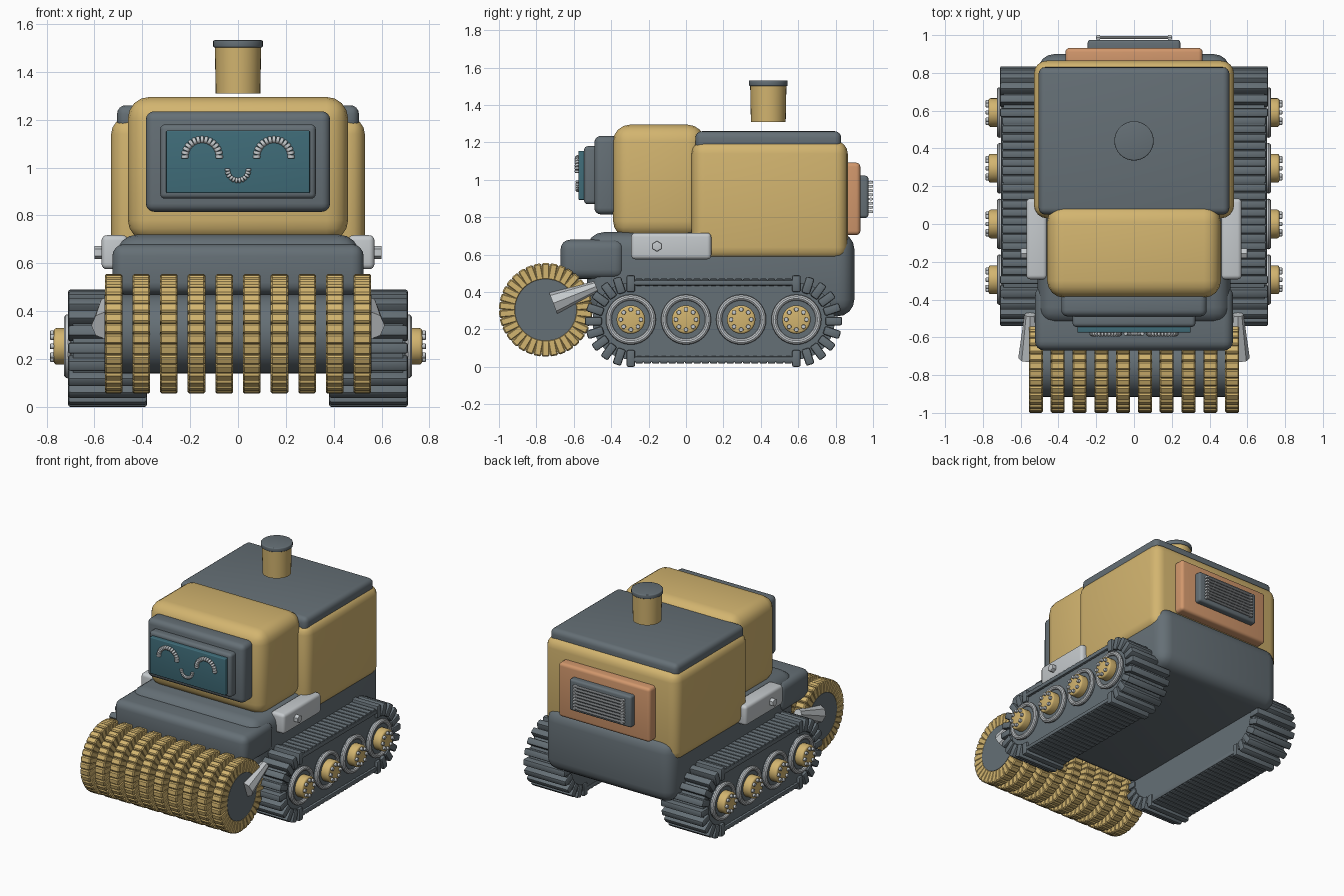
import bpy, bmesh
from math import pi, sin, cos, radians
from mathutils import Matrix, Vector

cube = bpy.data.objects.get("Cube")
if cube:
    bpy.data.objects.remove(cube, do_unlink=True)


def material(name, rgb):
    m = bpy.data.materials.new(name)
    m.use_nodes = True
    m.diffuse_color = (*rgb, 1)
    m.node_tree.nodes["Principled BSDF"].inputs["Base Color"].default_value = (*rgb, 1)
    return m


GREY = material("slate grey", (0.13, 0.16, 0.18))
YELLOW = material("sand yellow", (0.65, 0.46, 0.16))
TEAL = material("screen teal", (0.05, 0.15, 0.19))
ORANGE = material("copper orange", (0.64, 0.31, 0.15))
SILVER = material("light grey", (0.56, 0.59, 0.61))


def box(bm, loc, size, bevel=0.0, segs=2, rot=Matrix()):
    """Bevelled block; rot is a 4x4 rotation about its centre."""
    mat = Matrix.Translation(loc) @ rot @ Matrix.Diagonal((*size, 1))
    verts = bmesh.ops.create_cube(bm, size=1, matrix=mat)["verts"]
    if bevel:
        edges = list({e for v in verts for e in v.link_edges})
        bmesh.ops.bevel(bm, geom=edges, offset=bevel, segments=segs,
                        profile=0.5, affect='EDGES', clamp_overlap=True)


def span(bm, x, y, z, bevel=0.0, segs=4):
    """Block given by its (low, high) extents."""
    ends = (x, y, z)
    box(bm, [(a + b) / 2 for a, b in ends], [b - a for a, b in ends], bevel, segs)


def rod(bm, start, end, r1, r2=None, sides=32, bevel=0.0):
    """Cylinder or cone frustum between two points."""
    a, b = Vector(start), Vector(end)
    rot = (b - a).to_track_quat('Z', 'Y').to_matrix().to_4x4()
    verts = bmesh.ops.create_cone(
        bm, cap_ends=True, segments=sides, radius1=r1, radius2=r1 if r2 is None else r2,
        depth=(b - a).length, matrix=Matrix.Translation((a + b) / 2) @ rot)["verts"]
    if bevel:
        rims = [e for e in {e for v in verts for e in v.link_edges}
                if any(len(f.verts) > 4 for f in e.link_faces)]
        bmesh.ops.bevel(bm, geom=rims, offset=bevel, segments=3, profile=0.5, affect='EDGES')


def torus(bm, centre, major, minor):
    """Ring around the x axis."""
    c = Vector(centre)
    mat = Matrix.Translation(c + Vector((0, 0, major))) @ Matrix.Rotation(pi / 2, 4, 'Y')
    # the tube section lies in the x-z plane
    mat = Matrix.Translation(c + Vector((0, 0, major))) @ Matrix.Rotation(pi / 2, 4, 'X')
    verts = bmesh.ops.create_circle(bm, segments=10, radius=minor, matrix=mat)["verts"]
    edges = list({e for v in verts for e in v.link_edges})
    bmesh.ops.spin(bm, geom=verts + edges, cent=c, axis=(1, 0, 0), angle=2 * pi,
                   steps=32, use_merge=True)


def finish(name, bm, mat, angle=35):
    bmesh.ops.recalc_face_normals(bm, faces=bm.faces)
    me = bpy.data.meshes.new(name)
    bm.to_mesh(me)
    bm.free()
    me.materials.append(mat)
    ob = bpy.data.objects.new(name, me)
    bpy.context.collection.objects.link(ob)
    bpy.ops.object.select_all(action='DESELECT')
    ob.select_set(True)
    bpy.context.view_layer.objects.active = ob
    bpy.ops.object.shade_smooth_by_angle(angle=radians(angle))


# Rounded blocks: name, colour, half width, y extent, z extent, bevel
for name, mat, hw, y, z, bev in (
        ("chassis", GREY, 0.51, (-0.53, 0.9), (0.27, 0.72), 0.09),
        ("front_hood", GREY, 0.525, (-0.67, -0.33), (0.47, 0.68), 0.05),
        ("rear_body", YELLOW, 0.53, (0.03, 0.865), (0.57, 1.21), 0.07),
        ("roof", GREY, 0.505, (0.05, 0.83), (1.15, 1.26), 0.035),
        ("cabin", YELLOW, 0.46, (-0.39, 0.1), (0.69, 1.295), 0.09),
        ("face_plate", GREY, 0.385, (-0.49, -0.36), (0.815, 1.235), 0.035),
        ("face_frame", GREY, 0.325, (-0.545, -0.47), (0.87, 1.18), 0.02),
        ("screen", TEAL, 0.3, (-0.575, -0.53), (0.893, 1.155), 0.006),
        ("rear_panel", ORANGE, 0.363, (0.82, 0.932), (0.705, 1.092), 0.022),
        ("rear_vent", GREY, 0.245, (0.9, 0.975), (0.797, 1.022), 0.015)):
    bm = bmesh.new()
    span(bm, (-hw, hw), y, z, bev)
    finish(name, bm, mat)

# Vent slats on the back
bm = bmesh.new()
for i in range(8):
    z = 0.83 + i * 0.0225
    rod(bm, (-0.2, 0.988, z), (0.2, 0.988, z), 0.0085, sides=10)
    for s in (-1, 1):
        box(bm, (s * 0.19, 0.985, z), (0.018, 0.03, 0.013))
finish("vent_slats", bm, SILVER)

# Chimney and its cap
bm = bmesh.new()
rod(bm, (0, 0.44, 1.31), (0, 0.44, 1.505), 0.093, 0.097)
finish("chimney", bm, YELLOW)
bm = bmesh.new()
rod(bm, (0, 0.44, 1.502), (0, 0.44, 1.532), 0.104, bevel=0.006)
finish("chimney_cap", bm, GREY)


# Smiling face made of beaded arcs
def beaded_arc(bm, cx, cz, radius, start, count, bead):
    for i in range(count):
        a = start + pi * i / (count - 1)
        p = Vector((cx + radius * cos(a), -0.58, cz + radius * sin(a)))
        t = Vector((-sin(a), 0, cos(a))) * radius * pi / count * 0.5
        rod(bm, p - t, p + t, bead, sides=12, bevel=0.004)


for name, cx, cz, radius, start, count, bead in (
        ("left_eye", 0.15, 1.045, 0.072, 0, 15, 0.015),
        ("right_eye", -0.15, 1.045, 0.072, 0, 15, 0.015),
        ("mouth", 0, 0.99, 0.044, pi, 12, 0.011)):
    bm = bmesh.new()
    beaded_arc(bm, cx, cz, radius, start, count, bead)
    finish(name, bm, SILVER)

# Front roller: drum and toothed rings
RY, RZ = -0.75, 0.305
bm = bmesh.new()
rod(bm, (-0.557, RY, RZ), (0.557, RY, RZ), 0.165, sides=48)
finish("roller_drum", bm, GREY)
TEETH = 34
bm = bmesh.new()
for i in range(10):
    x = (i - 4.5) * 0.1155
    rod(bm, (x - 0.033, RY, RZ), (x + 0.033, RY, RZ), 0.236, sides=TEETH)
    for k in range(TEETH):
        a = 2 * pi * k / TEETH
        rot = Matrix.Rotation(a, 4, 'X')
        box(bm, Vector((x, RY, RZ)) + rot @ Vector((0, 0, 0.205)),
            (0.074, 0.042, 0.09), 0.007, 1, rot)
finish("roller_rings", bm, YELLOW)

# Track layout
TZ, Y0, Y1 = 0.245, -0.295, 0.59
WHEELS = [Y0 + i * (Y1 - Y0) / 3 for i in range(4)]

for s, side in ((1, "left"), (-1, "right")):
    # Side bracket with a hex bolt, and the roller arm
    bm = bmesh.new()
    span(bm, sorted((s * 0.46, s * 0.57)), (-0.293, 0.135), (0.575, 0.717), 0.022)
    finish(side + "_bracket", bm, SILVER)
    bm = bmesh.new()
    rod(bm, (s * 0.56, -0.155, 0.645), (s * 0.6, -0.155, 0.645), 0.028, sides=6, bevel=0.004)
    finish(side + "_bracket_bolt", bm, SILVER)
    bm = bmesh.new()
    rod(bm, (s * 0.55, -0.71, 0.34), (s * 0.55, -0.48, 0.43), 0.063, 0.03, sides=8)
    finish(side + "_roller_arm", bm, SILVER)

    # Track core: two end drums joined by a block
    bm = bmesh.new()
    xi, xo, xm = s * 0.39, s * 0.69, s * 0.545
    for y in (Y0, Y1):
        rod(bm, (xi, y, TZ), (xo, y, TZ), 0.205, sides=40)
    span(bm, sorted((xi, xo)), (Y0, Y1), (TZ - 0.205, TZ + 0.205))
    finish(side + "_track_core", bm, GREY)

    # Track pads: radial treads round the ends, flat links along the runs
    bm = bmesh.new()
    for y, sign in ((Y0, -1), (Y1, 1)):
        for k in range(11):
            rot = Matrix.Rotation(-sign * pi * k / 10, 4, 'X')
            box(bm, Vector((xm, y, TZ)) + rot @ Vector((0, 0, 0.2)),
                (0.33, 0.046, 0.09), 0.01, 2, rot)
    for k in range(1, 20):
        y = Y0 + (Y1 - Y0) * k / 20
        for up in (-1, 1):
            box(bm, (xm, y, TZ + up * 0.208), (0.31, 0.041, 0.04), 0.009)
    for up in (-1, 1):
        box(bm, (xm, (Y0 + Y1) / 2, TZ + up * 0.205), (0.32, Y1 - Y0, 0.03), 0.008)
    finish(side + "_track_pads", bm, GREY)

    # Wheels: grey disc, light rim, yellow hub, ring of studs
    disc, rim, hub, stud = (bmesh.new() for _ in range(4))
    for y in WHEELS:
        rod(disc, (s * 0.65, y, 0.253), (s * 0.712, y, 0.253), 0.125)
        torus(rim, (s * 0.711, y, 0.253), 0.118, 0.016)
        rod(hub, (s * 0.69, y, 0.253), (s * 0.77, y, 0.253), 0.076, bevel=0.012)
        for k in range(8):
            a = 2 * pi * k / 8
            p = Vector((s * 0.765, y + 0.054 * cos(a), 0.253 + 0.054 * sin(a)))
            rod(stud, p, p + Vector((s * 0.02, 0, 0)), 0.012, sides=10, bevel=0.003)
    finish(side + "_wheel_discs", disc, GREY)
    finish(side + "_wheel_rims", rim, SILVER)
    finish(side + "_wheel_hubs", hub, YELLOW)
    finish(side + "_wheel_studs", stud, SILVER)
